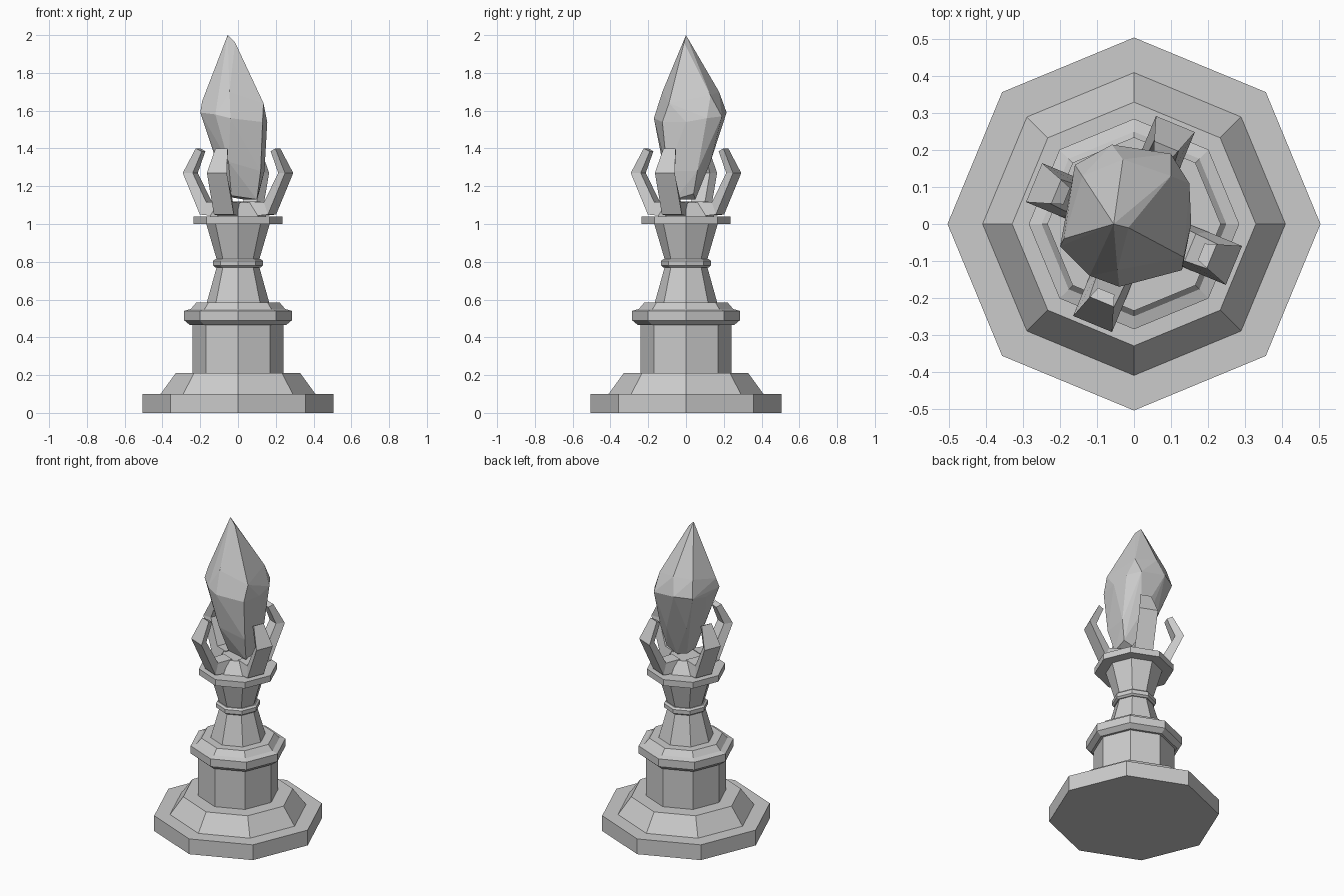
import bpy, bmesh
from math import cos, sin, pi, radians

if "Cube" in bpy.data.objects:
    bpy.data.objects.remove(bpy.data.objects["Cube"])


def finish(name, bm):
    bmesh.ops.recalc_face_normals(bm, faces=bm.faces)
    me = bpy.data.meshes.new(name)
    bm.to_mesh(me)
    bm.free()
    ob = bpy.data.objects.new(name, me)
    bpy.context.collection.objects.link(ob)
    return ob


def octagon(name, profile):
    """Closed eight-sided solid from (radius, z) pairs."""
    bm = bmesh.new()
    rings = [[bm.verts.new((r * cos(k * pi / 4), r * sin(k * pi / 4), z)) for k in range(8)]
             for r, z in profile]
    for a, b in zip(rings, rings[1:]):
        for k in range(8):
            n = (k + 1) % 8
            bm.faces.new((a[k], a[n], b[n], b[k]))
    bm.faces.new(rings[0][::-1])
    bm.faces.new(rings[-1])
    return finish(name, bm)


# Pedestal, from the ground up
octagon("base_slab", [(.505, 0), (.505, .10)])
octagon("base_slope", [(.41, .10), (.33, .21)])
octagon("column", [(.24, .21), (.24, .47)])
octagon("column_collar", [(.255, .465), (.285, .49), (.285, .54), (.25, .55), (.22, .585)])
octagon("lower_stem", [(.165, .585), (.112, .775)])
octagon("stem_ring", [(.12, .77), (.132, .78), (.132, .805), (.12, .815)])
octagon("upper_stem", [(.112, .81), (.168, 1.0)])
octagon("top_plate", [(.235, 1.0), (.235, 1.04)])
octagon("crystal_seat", [(.15, 1.04), (.10, 1.115)])

# Four claws: stations of (outer r, z, half width, inner r, z, half width)
stations = [(.09, 1.04, .055, .07, 1.12, .045),
            (.195, 1.05, .057, .165, 1.115, .04),
            (.293, 1.27, .057, .245, 1.27, .035),
            (.228, 1.40, .035, .197, 1.385, .024)]
for i in range(4):
    a = radians(-22.5 + 90 * i)
    bm = bmesh.new()

    def vert(r, s, z):
        return bm.verts.new((r * cos(a) - s * sin(a), r * sin(a) + s * cos(a), z))

    rings = [[vert(ro, -wo, zo), vert(ro, wo, zo), vert(ri, wi, zi), vert(ri, -wi, zi)]
             for ro, zo, wo, ri, zi, wi in stations]
    for p, q in zip(rings, rings[1:]):
        for k in range(4):
            n = (k + 1) % 4
            bm.faces.new((p[k], p[n], q[n], q[k]))
    bm.faces.new(rings[0])
    bm.faces.new(rings[-1][::-1])
    finish(f"claw_{i + 1}", bm)

# Irregular faceted crystal as a hull of a few points
points = [
    (-.055, 0, 2.0), (-.015, -.01, 1.96), (.03, .04, 1.84),
    (-.045, -.125, 1.70), (-.19, -.04, 1.65), (-.14, .13, 1.69), (-.03, .175, 1.70), (.10, .13, 1.68),
    (.135, -.09, 1.64),
    (-.20, -.06, 1.59), (-.12, -.14, 1.58), (-.04, -.17, 1.56), (.13, -.125, 1.54), (.155, .0, 1.54),
    (.15, .11, 1.56), (.10, .19, 1.57), (-.06, .215, 1.59), (-.16, .16, 1.58), (-.18, .05, 1.56),
    (-.12, -.03, 1.35), (-.05, -.125, 1.33), (.12, -.10, 1.28), (.14, .06, 1.28), (.05, .13, 1.33),
    (-.08, .11, 1.35),
    (-.035, -.05, 1.15), (.10, -.06, 1.13), (.11, .04, 1.16), (.03, .05, 1.13), (-.03, .03, 1.14),
]
bm = bmesh.new()
for p in points:
    bm.verts.new(p)
res = bmesh.ops.convex_hull(bm, input=bm.verts)
bmesh.ops.delete(bm, geom=[v for v in bm.verts if not v.link_faces], context='VERTS')
finish("crystal", bm)
